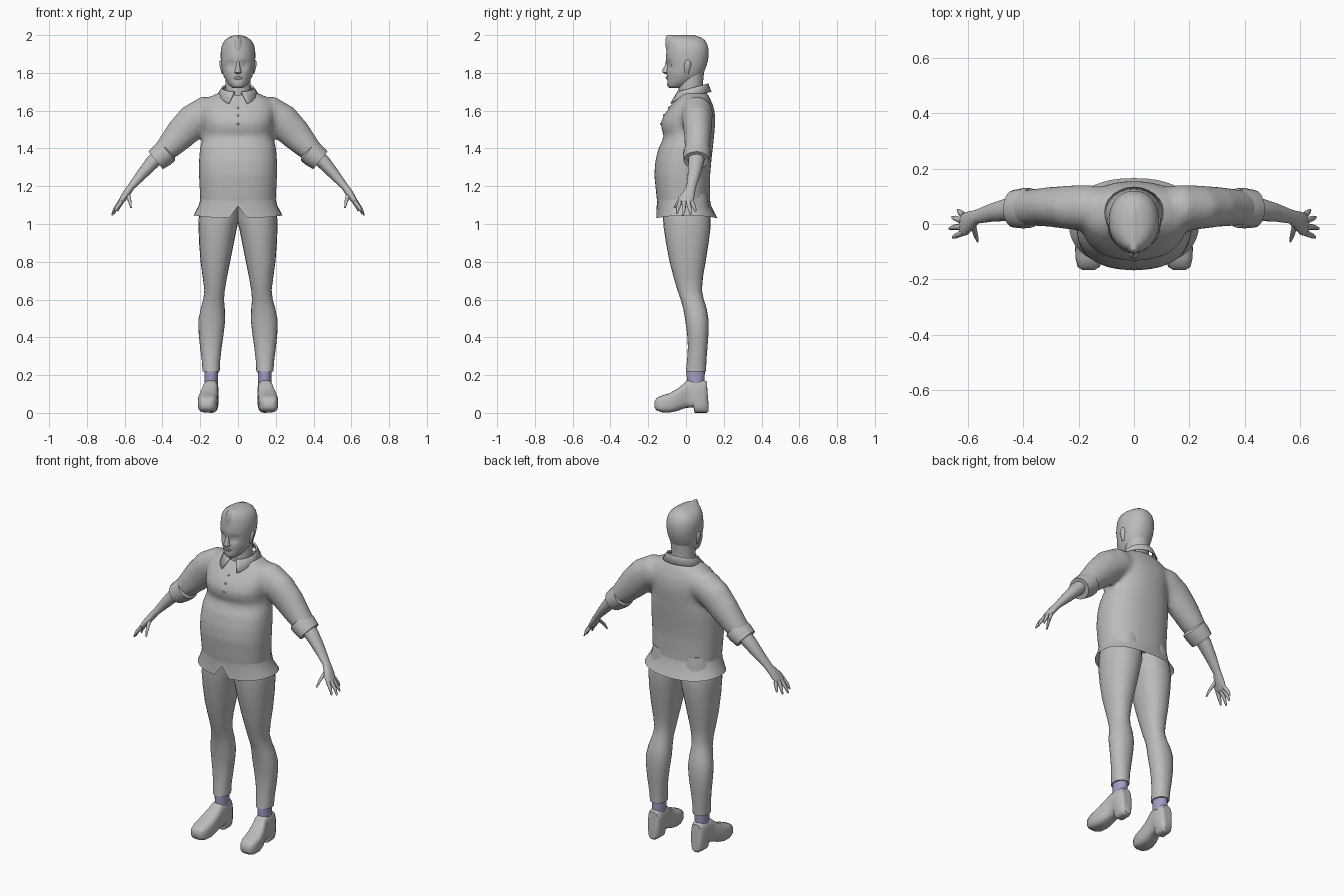
import bpy, bmesh, math
from mathutils import Vector


def material(name, rgb):
    m = bpy.data.materials.new(name)
    m.diffuse_color = (*rgb, 1)
    return m


GREY = material("grey", (0.5, 0.5, 0.5))
LILAC = material("sock_lilac", (0.36, 0.34, 0.56))


def curve_pt(a, p):
    """Superellipse point; angle 0 is +u, p = 2 is a plain ellipse."""
    c, s = math.cos(a), math.sin(a)
    return (math.copysign(abs(c) ** (2 / p), c), math.copysign(abs(s) ** (2 / p), s))


def skin(bm, rings, caps=(True, True)):
    vs = [[bm.verts.new(p) for p in r] for r in rings]
    n = len(vs[0])
    for a, b in zip(vs, vs[1:]):
        for i in range(n):
            bm.faces.new((a[i], a[(i + 1) % n], b[(i + 1) % n], b[i]))
    if caps[0]:
        bm.faces.new(vs[0][::-1])
    if caps[1]:
        bm.faces.new(vs[-1])


def z_rings(rows, n=32, p=2.0, taper=0.0):
    """Rows of z, x min, x max, y front, y back; taper narrows the front."""
    out = []
    for z, x0, x1, y0, y1 in rows:
        ring = []
        for i in range(n):
            u, v = curve_pt(2 * math.pi * i / n - math.pi / 2, p)
            w = (x1 - x0) / 2 * (1 - taper * max(0, -v) ** 2)
            ring.append(Vector(((x0 + x1) / 2 + u * w, (y0 + y1) / 2 + v * (y1 - y0) / 2, z)))
        out.append(ring)
    return out


def limb_rings(pts, n=16):
    """Points of x, y, z, radius in the xz plane, radius along y."""
    out = []
    for i, (x, y, z, r, ry) in enumerate(pts):
        a, b = pts[max(i - 1, 0)], pts[min(i + 1, len(pts) - 1)]
        d = Vector((b[0] - a[0], 0, b[2] - a[2])).normalized()
        u = Vector((-d.z, 0, d.x))
        out.append([Vector((x, y, z)) + u * r * math.cos(t) + Vector((0, ry, 0)) * math.sin(t)
                    for t in (2 * math.pi * k / n for k in range(n))])
    return out


def flip(rings):
    return [[Vector((-v.x, v.y, v.z)) for v in r] for r in rings]


def finish(name, bm, mat=GREY, mirror=False, angle=50):
    bmesh.ops.recalc_face_normals(bm, faces=bm.faces)
    me = bpy.data.meshes.new(name)
    bm.to_mesh(me)
    bm.free()
    ob = bpy.data.objects.new(name, me)
    bpy.context.collection.objects.link(ob)
    me.materials.append(mat)
    bpy.ops.object.select_all(action='DESELECT')
    ob.select_set(True)
    bpy.context.view_layer.objects.active = ob
    bpy.ops.object.shade_smooth_by_angle(angle=math.radians(angle))
    if mirror:
        m = ob.modifiers.new("mirror", 'MIRROR')
        m.use_mirror_merge = False
    return ob


def part(name, rings, mat=GREY, mirror=False, caps=(True, True), angle=50):
    bm = bmesh.new()
    skin(bm, rings, caps)
    return finish(name, bm, mat, mirror, angle)


# shirt: torso and sleeves fused into one smooth surface
torso = [(z, -w, w, f, b) for z, w, f, b in (
    (1.09, .198, -.150, .128), (1.16, .202, -.158, .127), (1.26, .207, -.168, .128),
    (1.33, .207, -.163, .134), (1.40, .202, -.146, .142), (1.44, .192, -.126, .146),
    (1.47, .184, -.118, .149), (1.50, .184, -.130, .152), (1.54, .190, -.133, .155),
    (1.58, .195, -.115, .154), (1.62, .195, -.086, .146), (1.655, .180, -.058, .132),
    (1.685, .125, -.035, .118), (1.705, .075, -.015, .10))]
sleeve = limb_rings([(.08, .055, 1.59, .085, .075), (.17, .058, 1.585, .093, .085),
                     (.235, .06, 1.545, .093, .08), (.30, .062, 1.48, .086, .073),
                     (.36, .06, 1.415, .070, .068), (.41, .057, 1.365, .056, .062)])
bm = bmesh.new()
skin(bm, z_rings(torso, 40, 2.3))
skin(bm, sleeve)
skin(bm, flip(sleeve))
shirt = finish("shirt", bm)
rm = shirt.modifiers.new("fuse", 'REMESH')
rm.mode, rm.voxel_size, rm.use_smooth_shade = 'VOXEL', 0.012, True
sm = shirt.modifiers.new("soften", 'SMOOTH')
sm.factor, sm.iterations = 0.5, 8

# flared hem with a notch at the front
hem = z_rings([(1.13, -.200, .200, -.154, .127), (1.10, -.207, .207, -.152, .132),
               (1.03, -.236, .236, -.157, .166)], 40, 2.3)
for v in hem[2]:
    v.z += 0.05 * (v.x / .236) ** 2 * .3
    if abs(v.x) < .005 and v.y < 0:
        v.z = 1.095
part("shirt_hem", hem, caps=(False, False), angle=60)

# rolled cuffs
part("sleeve_cuff", limb_rings([(.368, .058, 1.392, .050, .056), (.374, .058, 1.386, .066, .072),
                                (.40, .057, 1.366, .067, .073), (.436, .055, 1.337, .060, .068),
                                (.432, .055, 1.340, .040, .046)]), mirror=True, angle=35)

# collar: an open band with pointed wings
bm = bmesh.new()
N = 24
rows = []
for i in range(N + 1):
    a = math.radians(-78 + 336 * i / N)
    c, s = math.cos(a), math.sin(a)
    wing = max(0, -s) ** 4
    rows.append([bm.verts.new(p) for p in (
        (.076 * c, .035 + .075 * s, 1.715 + .025 * s),
        (.086 * c, .035 + .083 * s, 1.722 + .022 * s),
        (.112 * c + math.copysign(.028, c) * wing, .03 + (.105 + .012 * wing) * s,
         1.682 + .018 * s - .028 * wing))])
for a, b in zip(rows, rows[1:]):
    for j in range(2):
        bm.faces.new((a[j], b[j], b[j + 1], a[j + 1]))
collar = finish("collar", bm)
collar.modifiers.new("thickness", 'SOLIDIFY').thickness = 0.006

# small buttons down the chest
bm = bmesh.new()
for z, y in ((1.615, -.088), (1.575, -.115), (1.53, -.130)):
    r = bmesh.ops.create_uvsphere(bm, u_segments=8, v_segments=6, radius=.007)
    bmesh.ops.translate(bm, verts=r["verts"], vec=(0, y, z))
finish("buttons", bm)

# head, with eye sockets and cheeks pressed in
head = z_rings([(z, -w, w, f, b) for z, w, f, b in (
    (1.720, .028, -.088, -.03), (1.735, .046, -.102, .02), (1.755, .060, -.103, .06),
    (1.780, .075, -.101, .083), (1.800, .081, -.103, .094), (1.820, .085, -.101, .102),
    (1.840, .088, -.100, .109), (1.860, .090, -.106, .115), (1.885, .092, -.106, .119),
    (1.92, .091, -.103, .120), (1.95, .084, -.100, .113), (1.973, .070, -.096, .100),
    (1.989, .048, -.090, .078), (1.998, .022, -.075, .045))], 40, 2.2, .12)
for ring in head:
    for v in ring:
        if v.y < -.05:
            v.y += .016 * math.exp(-((abs(v.x) - .034) / .016) ** 2 - ((v.z - 1.843) / .014) ** 2)
            v.y += .006 * math.exp(-(v.x / .03) ** 2 - ((v.z - 1.757) / .008) ** 2)
part("head", head, angle=70)
part("neck", z_rings([(1.62, -.07, .07, -.04, .10), (1.69, -.066, .066, -.038, .092),
                      (1.73, -.066, .066, -.04, .088), (1.80, -.068, .068, -.03, .095)], 24))
# nose
part("nose", z_rings([(1.795, -.012, .012, -.112, -.085), (1.803, -.019, .019, -.125, -.085),
                      (1.815, -.015, .015, -.126, -.085), (1.84, -.009, .009, -.112, -.085),
                      (1.865, -.008, .008, -.106, -.09)], 12))
# lips
part("lips", z_rings([(1.764, -.012, .012, -.102, -.08), (1.771, -.024, .024, -.107, -.08),
                      (1.777, -.022, .022, -.108, -.08), (1.782, -.010, .010, -.103, -.08)], 12))
# ears
part("ear", z_rings([(1.795, .070, .086, -.006, .012), (1.815, .070, .092, -.010, .020),
                     (1.845, .075, .099, -.010, .028), (1.862, .075, .097, -.004, .024),
                     (1.868, .080, .092, .002, .016)], 12), mirror=True)
# swept-up fringe rising to a point
part("fringe", z_rings([(1.92, -.066, .066, -.106, .05), (1.95, -.062, .062, -.108, .06),
                        (1.975, -.050, .050, -.108, .06), (1.992, -.030, .030, -.106, .06),
                        (2.0, -.010, .010, -.100, .05)], 24, 2, .45))

# forearm, palm and fingers
part("forearm", limb_rings([(.40, .057, 1.375, .040, .044), (.455, .053, 1.325, .037, .042),
                            (.51, .043, 1.262, .029, .034), (.565, .028, 1.198, .019, .026),
                            (.585, .016, 1.170, .020, .032), (.605, .002, 1.140, .018, .042),
                            (.622, -.004, 1.115, .013, .040)]), mirror=True)
FINGERS = {"little_finger": ((.615, .030, 1.12), (.632, .044, 1.088), (.638, .050, 1.068)),
           "ring_finger": ((.622, .011, 1.12), (.647, .020, 1.08), (.658, .024, 1.052)),
           "middle_finger": ((.622, -.010, 1.12), (.652, -.012, 1.08), (.668, -.016, 1.045)),
           "index_finger": ((.617, -.030, 1.12), (.643, -.042, 1.085), (.656, -.048, 1.055)),
           "thumb": ((.583, -.005, 1.155), (.573, -.040, 1.120), (.566, -.062, 1.085))}
for name, (a, b, c) in FINGERS.items():
    part(name, limb_rings([(*a, .012, .013), (*b, .009, .010), (*c, .004, .005)], 8), mirror=True)

# trousers
part("trouser_leg", z_rings([
    (1.16, -.01, .185, -.125, .115), (1.03, -.008, .208, -.122, .130), (.98, .006, .209, -.118, .130),
    (.90, .022, .206, -.106, .120), (.80, .042, .198, -.087, .104), (.72, .058, .187, -.066, .090),
    (.65, .070, .178, -.046, .084), (.60, .074, .184, -.028, .094), (.55, .070, .198, -.014, .110),
    (.49, .068, .210, -.004, .120), (.42, .076, .208, .006, .119), (.35, .086, .201, .010, .114),
    (.28, .094, .192, .006, .108), (.218, .097, .187, -.001, .106)], 24, 2.2), mirror=True)

# socks
part("sock", z_rings([(.15, .106, .177, .005, .098), (.235, .104, .179, .003, .100)], 20),
     LILAC, mirror=True)

# shoes: sections from toe to heel of y, centre x, half width, z low, z high
shoe = []
for y, cx, w, z0, z1 in ((-.167, .165, .022, .028, .058), (-.155, .164, .040, .012, .080),
                         (-.125, .162, .050, .003, .093), (-.085, .160, .053, .002, .105),
                         (-.045, .156, .049, .010, .128), (-.015, .150, .044, .022, .152),
                         (.005, .146, .041, .027, .172), (.040, .144, .041, .028, .174),
                         (.046, .144, .042, .000, .174), (.095, .143, .040, .000, .174),
                         (.110, .143, .032, .000, .165), (.118, .143, .022, .008, .060)):
    shoe.append([Vector((cx + u * w, y, (z0 + z1) / 2 + v * (z1 - z0) / 2))
                 for u, v in (curve_pt(2 * math.pi * i / 24, 3.2) for i in range(24))])
part("shoe", shoe, mirror=True, angle=45)
